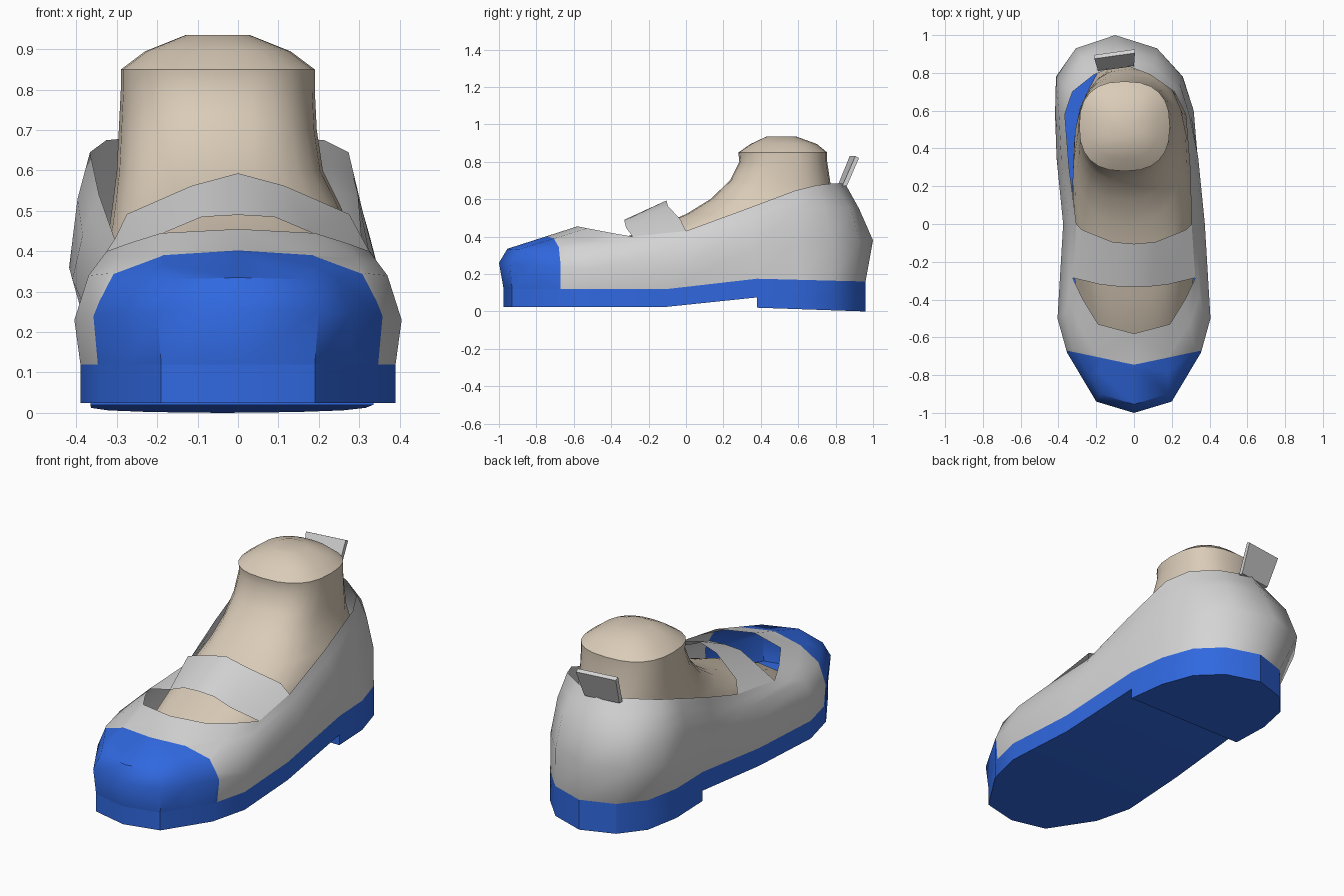
import bpy, bmesh, math
from mathutils import Vector

if "Cube" in bpy.data.objects:
    bpy.data.objects.remove(bpy.data.objects["Cube"])


def material(name, rgb):
    m = bpy.data.materials.new(name)
    m.diffuse_color = (*rgb, 1)
    m.use_nodes = True
    m.node_tree.nodes["Principled BSDF"].inputs["Base Color"].default_value = m.diffuse_color
    return m


BLUE = material("blue", (0.03, 0.14, 0.75))
GREY = material("light_grey", (0.66, 0.66, 0.66))
SKIN = material("skin", (0.70, 0.60, 0.48))


def finish(name, bm, mats, angle=35):
    bmesh.ops.recalc_face_normals(bm, faces=bm.faces)
    me = bpy.data.meshes.new(name)
    bm.to_mesh(me)
    bm.free()
    ob = bpy.data.objects.new(name, me)
    bpy.context.collection.objects.link(ob)
    for m in mats:
        me.materials.append(m)
    bpy.ops.object.select_all(action='DESELECT')
    ob.select_set(True)
    bpy.context.view_layer.objects.active = ob
    bpy.ops.object.shade_smooth_by_angle(angle=math.radians(angle))
    return ob


def loft(bm, rings, closed=True):
    rows = [[bm.verts.new(p) for p in r] for r in rings]
    n = len(rows[0])
    for a, b in zip(rows, rows[1:]):
        for i in range(n if closed else n - 1):
            j = (i + 1) % n
            bm.faces.new((a[i], a[j], b[j], b[i]))
    return rows


def full_loop(half, shear):
    # mirror a half outline (toe to heel) and lean the heel towards -x
    pts = half + [(-x, y, z) for x, y, z in half[-2:0:-1]]
    return [Vector((x - shear * max(0, y), y, z)) for x, y, z in pts]


# half columns from toe to heel: sole edge, widest point, shoulder, opening edge
COLS = [
    ((0, -.975), (0, -1, .26), (0, -.955, .335), (0, -.58, .455)),
    ((.19, -.93), (.20, -.94, .25), (.18, -.90, .33), (.19, -.53, .445)),
    ((.34, -.70), (.355, -.68, .24), (.32, -.66, .345), (.27, -.40, .42)),
    ((.39, -.50), (.405, -.50, .23), (.37, -.47, .34), (.325, -.285, .40)),
    ((.365, -.10), (.375, 0, .25), (.345, 0, .36), (.305, 0, .43)),
    ((.35, .38), (.375, .35, .33), (.355, .33, .44), (.32, .30, .54)),
    ((.34, .60), (.36, .58, .36), (.345, .58, .53), (.32, .58, .645)),
    ((.29, .78), (.335, .78, .37), (.31, .74, .55), (.27, .70, .675)),
    ((.18, .90), (.215, .93, .38), (.195, .88, .55), (.15, .79, .685)),
    ((0, .96), (0, 1.0, .38), (0, .925, .55), (0, .85, .685)),
]


def sole_top(y):
    if y < .38:
        return .12 + .055 * max(0, (y + .1) / .48)
    return .175 - .015 * (y - .38) / .58


def sole_bottom(y):
    return .025 + .05 * max(0, (y + .1) / .48)


def heel_bottom(y):
    return .02 - .02 * (y - .38) / .58


def outline(zf):
    return full_loop([(c[0][0], c[0][1], zf(c[0][1])) for c in COLS], .04)


# upper with toe cap
bm = bmesh.new()
mid, shoulder, edge = (full_loop([c[k] for c in COLS], s) for k, s in ((1, .1), (2, .09), (3, .08)))
vamp = [(a + b) / 2 for a, b in zip(shoulder, edge)]
loft(bm, [outline(sole_top), mid, shoulder, vamp, edge])
for s in (1, -1):
    bmesh.ops.bisect_plane(bm, geom=bm.verts[:] + bm.edges[:] + bm.faces[:],
                           plane_co=(0, -.745, 0), plane_no=(-.21 * s, 1, 0))
for f in bm.faces:
    c = f.calc_center_median()
    f.material_index = int(c.y < -.745 + .21 * abs(c.x))
finish("upper", bm, [GREY, BLUE], 40)


# sole and heel block: walls plus strips across the width
def slab(name, top, bottom, first):
    bm = bmesh.new()
    n = len(COLS)
    pick = list(range(first, 2 * n - 1 - first))
    rows = loft(bm, [[outline(f)[i % 18] for i in pick] for f in (top, bottom)], closed=first > 0)
    if first == 0:
        bmesh.ops.remove_doubles(bm, verts=bm.verts, dist=1e-5)
        bm.verts.ensure_lookup_table()
        rows = [[min(bm.verts, key=lambda v: (v.co - outline(f)[i % 18]).length) for i in pick]
                for f in (top, bottom)]
    for row in rows:
        m = len(row)
        for i in range(m // 2):
            loop = []
            for v in (row[i], row[i + 1], row[m - 2 - i], row[m - 1 - i]):
                if v not in loop:
                    loop.append(v)
            if len(loop) > 2:
                bm.faces.new(loop)
    finish(name, bm, [BLUE], 30)


slab("sole", sole_top, sole_bottom, 0)
slab("heel", sole_bottom, heel_bottom, 5)

# strap arching over the instep
bm = bmesh.new()
front = [(.325, -.285, .40), (.18, -.32, .447), (.09, -.33, .485)]
rear = [(.305, 0, .43), (.275, -.03, .492), (.115, -.095, .562)]


def arch(half, top):
    return half + [top] + [(-x, y, z) for x, y, z in half[::-1]]


loft(bm, [arch(front, (0, -.33, .49)), arch(rear, (0, -.105, .593))], closed=False)
strap = finish("strap", bm, [GREY])

# pull tab at the back
bm = bmesh.new()
low = [(-.19, .81, .67), (0, .835, .67), (0, .86, .67), (-.19, .835, .67)]
high = [(-.21, .875, .83), (.005, .905, .83), (.005, .925, .82), (-.21, .895, .82)]
rows = loft(bm, [low, high])
for r in rows:
    bm.faces.new(r)
finish("pull_tab", bm, [GREY])

# foot and ankle: stacked rounded rings (z, front y, back y, half width, centre x)
FOOT = [
    (.16, -.80, .90, .33, 0), (.28, -.62, .86, .315, 0), (.38, -.38, .83, .31, -.015),
    (.45, -.17, .82, .30, -.02), (.52, 0, .80, .28, -.03), (.60, .13, .785, .255, -.045),
    (.70, .235, .77, .245, -.05), (.80, .285, .755, .24, -.05), (.85, .28, .755, .24, -.05),
    (.895, .345, .70, .18, -.05), (.935, .43, .59, .08, -.05),
]


def power(v):
    return math.copysign(abs(v) ** (2 / 2.5), v)


bm = bmesh.new()
rings = []
for z, yf, yb, hw, xc in FOOT:
    angles = [2 * math.pi * i / 24 for i in range(24)]
    rings.append([(xc + hw * power(math.cos(a)),
                   (yf + yb) / 2 + (yb - yf) / 2 * power(math.sin(a)), z) for a in angles])
rows = loft(bm, rings)
bm.faces.new(rows[0])
bm.faces.new(rows[-1])
finish("foot", bm, [SKIN], 50)
